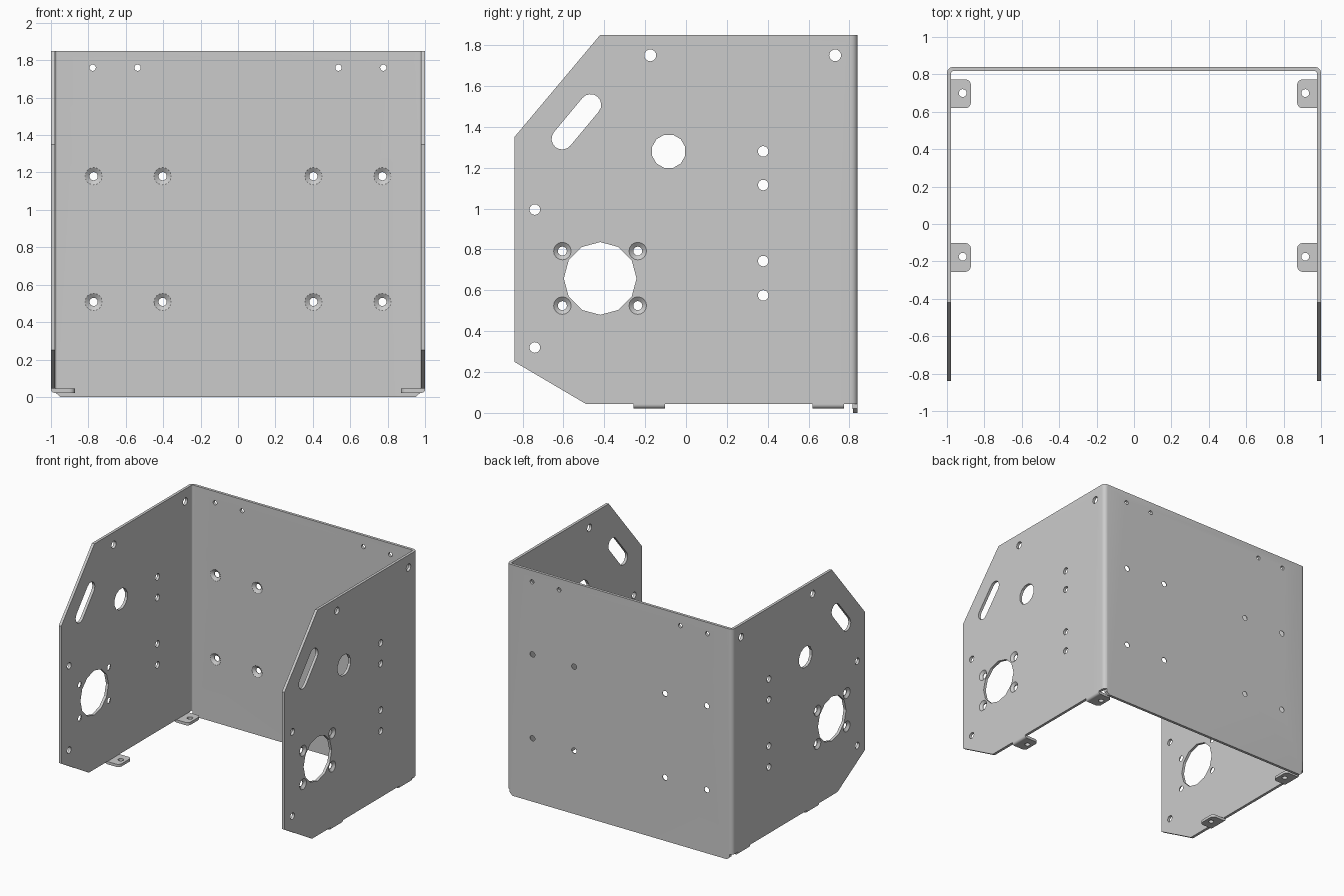
import bpy, bmesh
from math import cos, sin, pi, atan2

if "Cube" in bpy.data.objects:
    bpy.data.objects.remove(bpy.data.objects["Cube"], do_unlink=True)

T = 0.022          # sheet thickness
BASE = 0.044       # lower edge of the side walls
TOP = 1.85

steel = bpy.data.materials.new("grey sheet metal")
steel.use_nodes = True
GREY = (0.6, 0.6, 0.6, 1)
steel.diffuse_color = GREY
steel.node_tree.nodes["Principled BSDF"].inputs["Base Color"].default_value = GREY


def place(axis, t, a, b):
    return {"X": (t, a, b), "Y": (a, t, b), "Z": (a, b, t)}[axis]


def loft(bm, loops):
    """Closed solid through matching loops of points."""
    rings = [[bm.verts.new(p) for p in loop] for loop in loops]
    n = len(rings[0])
    bm.faces.new(rings[0])
    bm.faces.new(rings[-1])
    for low, high in zip(rings, rings[1:]):
        for i in range(n):
            j = (i + 1) % n
            bm.faces.new((low[i], low[j], high[j], high[i]))


def prism(bm, axis, outline, lo, hi):
    loft(bm, [[place(axis, t, a, b) for a, b in outline] for t in (lo, hi)])


def arc(a, b, r, start, end, steps):
    return [(a + r * cos(start + (end - start) * i / steps),
             b + r * sin(start + (end - start) * i / steps)) for i in range(steps + 1)]


def bore(bm, axis, a, b, profile, sides=16, phase=0.0):
    """Round cutter; the profile is (position, radius) along the axis."""
    loft(bm, [[place(axis, t, a + r * cos(phase + 2 * pi * i / sides),
                     b + r * sin(phase + 2 * pi * i / sides)) for i in range(sides)]
              for t, r in profile])


def finish(name, bm):
    bmesh.ops.recalc_face_normals(bm, faces=bm.faces)
    mesh = bpy.data.meshes.new(name)
    bm.to_mesh(mesh)
    bm.free()
    mesh.materials.append(steel)
    obj = bpy.data.objects.new(name, mesh)
    bpy.context.collection.objects.link(obj)
    return obj


def boolean(obj, cutter, operation):
    mod = obj.modifiers.new(operation, "BOOLEAN")
    mod.operation = operation
    mod.solver = "EXACT"
    mod.object = cutter
    bpy.context.view_layer.objects.active = obj
    bpy.ops.object.modifier_apply(modifier=mod.name)
    bpy.data.objects.remove(cutter, do_unlink=True)


def smooth(obj):
    bpy.ops.object.select_all(action="DESELECT")
    obj.select_set(True)
    bpy.context.view_layer.objects.active = obj
    bpy.ops.object.shade_smooth_by_angle(angle=0.5)


# Bent sheet: U-shaped plan with rounded bends, swept upward
R = 0.034
half = [(1 - T, -0.84), (1, -0.84)] + arc(1 - R, 0.84 - R, R, 0, pi / 2, 6)
inner = arc(1 - R, 0.84 - R, R - T, pi / 2, 0, 6)
outline = half[1:] + [(-x, y) for x, y in reversed(half[1:])]
outline += [(-x, y) for x, y in [half[0]] + inner[::-1]] + inner + [half[0]]
bm = bmesh.new()
prism(bm, "Z", outline, 0, TOP)
bracket = finish("bracket_sheet", bm)

# Side silhouette: chamfered front corners, back panel reaching lower
bm = bmesh.new()
prism(bm, "X", [(-0.84, 0.25), (-0.84, 1.35), (-0.42, TOP), (0.9, TOP),
                (0.9, 0), (0.806, 0), (0.806, BASE), (-0.49, BASE)], -1.1, 1.1)
boolean(bracket, finish("silhouette_cutter", bm), "INTERSECT")

# Notches below the bends
bm = bmesh.new()
for s in (-1, 1):
    prism(bm, "Y", [(s * 0.95, -0.01), (s * 0.95, 0), (s * 0.975, 0.022),
                    (s * 0.975, BASE), (s * 1.1, BASE), (s * 1.1, -0.01)], 0.7, 0.95)
boolean(bracket, finish("notch_cutter", bm), "DIFFERENCE")

# Holes
bm = bmesh.new()
through = (-1.1, 1.1)
for y, z, r in [(-0.175, 1.75, 0.029), (0.73, 1.75, 0.029),
                (0.378, 1.28, 0.026), (0.378, 1.115, 0.026),
                (0.378, 0.743, 0.026), (0.378, 0.575, 0.026),
                (-0.74, 0.995, 0.026), (-0.74, 0.32, 0.026)]:
    bore(bm, "X", y, z, [(t, r) for t in through])
bore(bm, "X", -0.42, 0.658, [(t, 0.178) for t in through], 12)
bore(bm, "X", -0.085, 1.28, [(t, 0.084) for t in through], 12, pi / 12)

# Slanted slot
low, high = (-0.606, 1.341), (-0.467, 1.508)
tilt = atan2(high[1] - low[1], high[0] - low[0])
slot = arc(*high, 0.052, tilt - pi / 2, tilt + pi / 2, 8)
slot += arc(*low, 0.052, tilt + pi / 2, tilt + 3 * pi / 2, 8)
prism(bm, "X", slot, *through)

# Countersunk holes, opening outward on the sides and inward on the back
for s in (-1, 1):
    for y in (-0.605, -0.236):
        for z in (0.525, 0.792):
            bore(bm, "X", y, z, [(s * 0.9, 0.022), (s * 0.983, 0.022),
                                 (s * 1.0, 0.043), (s * 1.1, 0.043)])
    for x in (0.403, 0.772):
        for z in (0.508, 1.18):
            bore(bm, "Y", s * x, z, [(0.75, 0.046), (0.84 - T, 0.046),
                                     (0.835, 0.022), (0.9, 0.022)])
    for x in (0.537, 0.777):
        bore(bm, "Y", s * x, 1.76, [(0.75, 0.017), (0.9, 0.017)])
boolean(bracket, finish("hole_cutter", bm), "DIFFERENCE")
smooth(bracket)

# Mounting tabs bent inward under the side walls
for side, s in (("left", 1), ("right", -1)):
    for row, y in (("front", -0.179), ("rear", 0.696)):
        h, c, tip = 0.077, 0.03, 0.872
        plan = [(1, y - h), (1, y + h)]
        plan += arc(tip + c, y + h - c, c, pi / 2, pi, 5)
        plan += arc(tip + c, y - h + c, c, pi, 3 * pi / 2, 5)
        bm = bmesh.new()
        prism(bm, "Z", [(s * x, v) for x, v in plan], 0.022, BASE)
        bend = [e for e in bm.edges
                if all(abs(v.co.x) > 0.999 and v.co.z < 0.03 for v in e.verts)]
        bmesh.ops.bevel(bm, geom=bend, offset=0.018, segments=4, profile=0.5,
                        affect="EDGES")
        tab = finish(f"{side}_{row}_tab", bm)
        bm = bmesh.new()
        bore(bm, "Z", s * 0.916, y + 0.004, [(-0.1, 0.021), (0.1, 0.021)])
        boolean(tab, finish("tab_hole_cutter", bm), "DIFFERENCE")
        smooth(tab)
